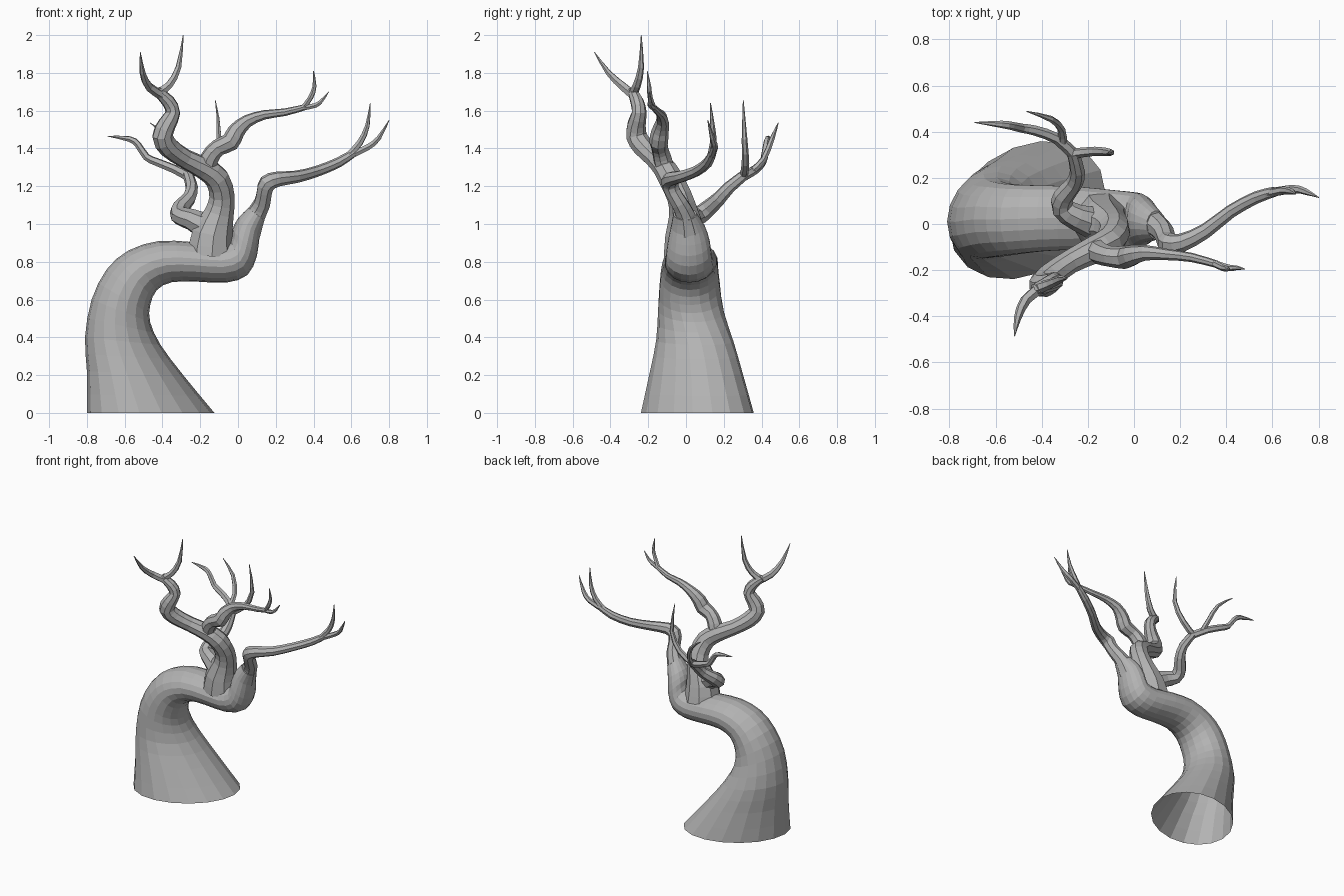
import bpy, bmesh, math
from mathutils import Vector

bark = bpy.data.materials.new("grey_bark")
bark.diffuse_color = (0.45, 0.45, 0.45, 1)


def catmull(pts, steps):
    """Smoothly resample a list of equal-length tuples."""
    out = []
    for i in range(len(pts) - 1):
        a, b = pts[max(i - 1, 0)], pts[i]
        c, d = pts[i + 1], pts[min(i + 2, len(pts) - 1)]
        for s in range(steps):
            t = s / steps
            out.append(tuple(
                0.5 * (2 * q + (r - p) * t + (2 * p - 5 * q + 4 * r - w) * t * t
                       + (3 * q - p - 3 * r + w) * t ** 3)
                for p, q, r, w in zip(a, b, c, d)))
    return out + [tuple(pts[-1])]


def loft(name, rings, cap_start, cap_end):
    """Bridge rings of points into a flat-shaded object."""
    bm = bmesh.new()
    vs = [[bm.verts.new(p) for p in ring] for ring in rings]
    n = len(vs[0])
    for lo, hi in zip(vs, vs[1:]):
        for i in range(n):
            j = (i + 1) % n
            bm.faces.new((lo[i], lo[j], hi[j], hi[i]))
    if cap_start:
        bm.faces.new(vs[0][::-1])
    if cap_end:
        bm.faces.new(vs[-1])
    bmesh.ops.recalc_face_normals(bm, faces=bm.faces)
    me = bpy.data.meshes.new(name)
    bm.to_mesh(me)
    bm.free()
    me.materials.append(bark)
    ob = bpy.data.objects.new(name, me)
    bpy.context.collection.objects.link(ob)
    return ob


def tube(name, path, sides=8, steps=2):
    """Tapered limb through (x, y, z, radius) points."""
    pts = catmull(path, steps)
    pos = [Vector(p[:3]) for p in pts]
    rings, u = [], Vector((0.3, 1, 0.1))
    for i, p in enumerate(pos):
        d = (pos[min(i + 1, len(pos) - 1)] - pos[max(i - 1, 0)]).normalized()
        u = (u - d * u.dot(d)).normalized()
        v = d.cross(u)
        r = max(pts[i][3], 0.002)
        rings.append([p + r * (math.cos(a) * u + math.sin(a) * v)
                      for a in (2 * math.pi * k / sides for k in range(sides))])
    return loft(name, rings, True, True)


# Trunk: outer edge x,z / inner edge x,z / centre y, half depth, skew
trunk = [
    (-0.80, 0.00, -0.125, 0.00, 0.06, 0.30, 0.27),
    (-0.80, 0.22, -0.29, 0.20, 0.054, 0.247, 0.24),
    (-0.81, 0.40, -0.41, 0.36, 0.047, 0.205, 0.18),
    (-0.775, 0.60, -0.465, 0.48, 0.027, 0.175, 0.1),
    (-0.695, 0.76, -0.465, 0.57, 0.02, 0.162, 0),
    (-0.58, 0.86, -0.43, 0.65, 0.02, 0.152, 0),
    (-0.42, 0.91, -0.35, 0.692, 0.025, 0.144, 0),
    (-0.25, 0.905, -0.22, 0.695, 0.025, 0.138, 0),
    (-0.11, 0.89, -0.06, 0.69, 0.018, 0.13, 0),
    (-0.04, 0.91, 0.05, 0.73, 0.015, 0.123, 0),
    (-0.03, 0.97, 0.10, 0.83, 0.015, 0.112, 0),
    (0.00, 1.03, 0.115, 0.94, 0.01, 0.09, 0),
    (0.055, 1.085, 0.14, 1.02, -0.005, 0.062, 0),
]
rings = []
for ox, oz, ix, iz, cy, ry, skew in catmull(trunk, 2):
    mid = Vector(((ox + ix) / 2, cy, (oz + iz) / 2))
    half = Vector(((ix - ox) / 2, 0, (iz - oz) / 2))
    rings.append([mid + half * math.cos(a) + Vector((0, ry * math.sin(a + skew), 0))
                  for a in (2 * math.pi * k / 18 for k in range(18))])
loft("trunk", rings, False, True)

# Right limb with two tips
tube("right_limb", [
    (0.05, 0.01, 0.96, 0.075), (0.095, -0.005, 1.05, 0.054), (0.128, -0.035, 1.11, 0.046),
    (0.14, -0.07, 1.17, 0.043), (0.155, -0.085, 1.215, 0.047), (0.21, -0.08, 1.238, 0.04),
    (0.31, -0.03, 1.25, 0.033), (0.42, 0.055, 1.28, 0.029), (0.53, 0.115, 1.325, 0.027),
    (0.61, 0.14, 1.375, 0.022)])
tube("right_tip_inner", [
    (0.58, 0.13, 1.355, 0.02), (0.645, 0.145, 1.43, 0.018),
    (0.685, 0.14, 1.52, 0.013), (0.70, 0.13, 1.64, 0.002)], 6)
tube("right_tip_outer", [
    (0.57, 0.13, 1.352, 0.02), (0.685, 0.152, 1.405, 0.018),
    (0.745, 0.14, 1.455, 0.014), (0.80, 0.115, 1.55, 0.002)], 6)

# Central limb winding up to the left with two tips
tube("central_limb", [
    (-0.145, 0.01, 0.84, 0.128), (-0.135, 0.0, 0.95, 0.11), (-0.10, -0.01, 1.06, 0.08),
    (-0.085, -0.035, 1.15, 0.068), (-0.11, -0.08, 1.24, 0.066), (-0.18, -0.115, 1.295, 0.06),
    (-0.28, -0.165, 1.345, 0.052), (-0.365, -0.225, 1.405, 0.056), (-0.40, -0.262, 1.465, 0.056),
    (-0.375, -0.262, 1.53, 0.049), (-0.345, -0.248, 1.59, 0.04), (-0.37, -0.26, 1.65, 0.036),
    (-0.43, -0.285, 1.705, 0.026)], 9)
tube("central_tip_left", [
    (-0.40, -0.275, 1.68, 0.026), (-0.47, -0.33, 1.725, 0.024),
    (-0.505, -0.41, 1.80, 0.016), (-0.517, -0.485, 1.91, 0.002)], 6)
tube("central_tip_right", [
    (-0.42, -0.28, 1.695, 0.026), (-0.365, -0.26, 1.735, 0.022),
    (-0.315, -0.238, 1.83, 0.016), (-0.29, -0.237, 2.0, 0.002)], 6)

# Front limb leaning right with two tips
tube("front_limb", [
    (-0.17, -0.105, 1.27, 0.05), (-0.15, -0.125, 1.35, 0.05), (-0.105, -0.14, 1.405, 0.045),
    (-0.04, -0.145, 1.435, 0.05), (-0.01, -0.137, 1.49, 0.046), (0.05, -0.125, 1.545, 0.034),
    (0.14, -0.132, 1.578, 0.025), (0.25, -0.145, 1.592, 0.02), (0.36, -0.175, 1.62, 0.016)])
tube("front_tip_upper", [
    (0.345, -0.17, 1.615, 0.015), (0.385, -0.19, 1.67, 0.014),
    (0.405, -0.195, 1.73, 0.011), (0.40, -0.205, 1.81, 0.002)], 6)
tube("front_tip_outer", [
    (0.345, -0.17, 1.615, 0.015), (0.41, -0.19, 1.628, 0.014),
    (0.445, -0.19, 1.655, 0.01), (0.48, -0.195, 1.70, 0.002)], 6)

# Back limb curling behind with three tips
tube("back_limb", [
    (-0.16, 0.0, 0.98, 0.075), (-0.25, 0.03, 1.025, 0.057), (-0.31, 0.07, 1.045, 0.05),
    (-0.305, 0.12, 1.085, 0.045), (-0.26, 0.175, 1.135, 0.038), (-0.245, 0.23, 1.195, 0.033),
    (-0.265, 0.31, 1.26, 0.028)])
tube("back_tip_left", [
    (-0.26, 0.30, 1.25, 0.026), (-0.335, 0.37, 1.29, 0.024), (-0.43, 0.405, 1.328, 0.022),
    (-0.485, 0.415, 1.355, 0.02), (-0.53, 0.425, 1.42, 0.018), (-0.575, 0.432, 1.45, 0.016),
    (-0.69, 0.44, 1.465, 0.002)], 6)
tube("back_tip_rear", [
    (-0.31, 0.35, 1.28, 0.02), (-0.315, 0.41, 1.34, 0.017),
    (-0.36, 0.455, 1.45, 0.014), (-0.465, 0.488, 1.535, 0.002)], 6)
tube("back_tip_right", [
    (-0.265, 0.305, 1.255, 0.022), (-0.17, 0.315, 1.32, 0.02),
    (-0.10, 0.31, 1.45, 0.015), (-0.12, 0.303, 1.655, 0.002)], 6)
